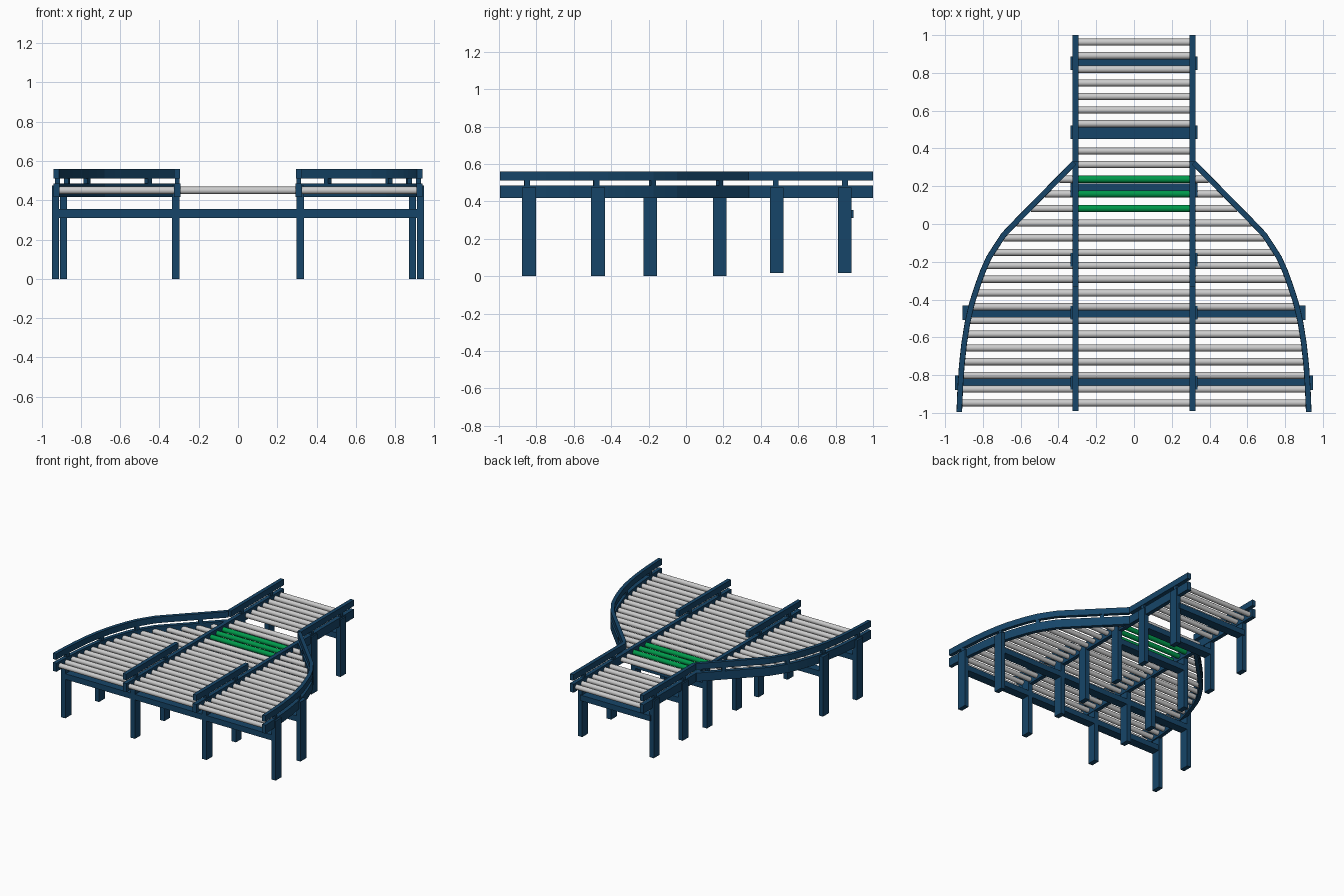
import bpy, bmesh, math
from mathutils import Vector

if "Cube" in bpy.data.objects:
    bpy.data.objects.remove(bpy.data.objects["Cube"])


def material(name, rgb):
    m = bpy.data.materials.new(name)
    m.diffuse_color = (*rgb, 1)
    m.use_nodes = True
    m.node_tree.nodes["Principled BSDF"].inputs["Base Color"].default_value = m.diffuse_color
    return m


BLUE = material("blue_paint", (0.008, 0.06, 0.14))
GREEN = material("green_sleeve", (0.0, 0.32, 0.07))


def finish(bm, name, mat):
    bmesh.ops.recalc_face_normals(bm, faces=bm.faces)
    me = bpy.data.meshes.new(name)
    bm.to_mesh(me)
    bm.free()
    ob = bpy.data.objects.new(name, me)
    bpy.context.collection.objects.link(ob)
    if mat:
        me.materials.append(mat)
    return ob


def box(name, x, y, z, mat=BLUE, angle=0):
    """Box from (min, max) ranges, optionally turned about its own z axis."""
    bm = bmesh.new()
    bmesh.ops.create_cube(bm, size=1)
    for v in bm.verts:
        v.co = [v.co[i] * (r[1] - r[0]) for i, r in enumerate((x, y, z))]
    ob = finish(bm, name, mat)
    ob.location = [(r[0] + r[1]) / 2 for r in (x, y, z)]
    ob.rotation_euler.z = angle
    return ob


def roller(name, x0, x1, y, mat=None, r=0.019, z=0.45):
    bpy.ops.mesh.primitive_cylinder_add(vertices=20, radius=r, depth=x1 - x0,
                                        location=((x0 + x1) / 2, y, z),
                                        rotation=(0, math.pi / 2, 0))
    ob = bpy.context.object
    ob.name = name
    if mat:
        ob.data.materials.append(mat)
    bpy.ops.object.shade_smooth_by_angle(angle=math.radians(40))


def sweep(name, pts, width, z0, z1):
    """Rectangular bar following a plan path."""
    bm = bmesh.new()
    rings = []
    for i, p in enumerate(pts):
        t = (pts[min(i + 1, len(pts) - 1)] - pts[max(i - 1, 0)]).normalized()
        n = Vector((-t.y, t.x)) * width / 2
        rings.append([bm.verts.new((q.x, q.y, z)) for q, z in
                      ((p + n, z0), (p - n, z0), (p - n, z1), (p + n, z1))])
    for a, b in zip(rings, rings[1:]):
        for k in range(4):
            bm.faces.new((a[k], a[(k + 1) % 4], b[(k + 1) % 4], b[k]))
    bm.faces.new(rings[0])
    bm.faces.new(rings[-1])
    finish(bm, name, BLUE)


# plan line of the flared outer rail (right side, rail centre)
CURVE = [(0.315, 0.325), (0.64, -0.005), (0.69, -0.058), (0.731, -0.12), (0.769, -0.18),
         (0.80, -0.25), (0.829, -0.33), (0.858, -0.42), (0.881, -0.52),
         (0.899, -0.63), (0.912, -0.75), (0.92, -0.87), (0.925, -0.995)]


def curve_x(y):
    for (xa, ya), (xb, yb) in zip(CURVE, CURVE[1:]):
        if yb <= y <= ya:
            return xa + (xb - xa) * (y - ya) / (yb - ya), math.atan2(yb - ya, xb - xa)


RAIL, GUARD, POST = (0.417, 0.485), (0.512, 0.56), (0.48, 0.515)

for s, side in ((1, "right"), (-1, "left")):
    def span(a, b):
        return tuple(sorted((s * a, s * b)))
    # straight frame rail and its guards
    box(f"frame_rail_{side}", span(0.293, 0.325), (-0.99, 1.0), RAIL)
    box(f"rear_guard_{side}", span(0.295, 0.325), (0.33, 1.0), GUARD)
    box(f"front_guard_{side}", span(0.295, 0.325), (-0.99, -0.33), GUARD)
    for y in (-0.85, -0.48, 0.48, 0.85):
        box(f"guard_post_{side}", span(0.298, 0.322), (y - 0.015, y + 0.015), POST)
    # flared outer rail and guard
    path = [Vector((s * x, y)) for x, y in CURVE]
    sweep(f"flared_rail_{side}", path, 0.03, *RAIL)
    sweep(f"flared_guard_{side}", path, 0.028, *GUARD)
    for y in (-0.85, -0.48, -0.18, 0.18):
        x, a = curve_x(y)
        box(f"flared_guard_post_{side}", (s * x - 0.015, s * x + 0.015),
            (y - 0.012, y + 0.012), POST, angle=s * a)
    # legs under the straight rail, then under the flared rail
    for y in (-0.84, -0.47, -0.19, 0.18, 0.485, 0.85):
        box(f"inner_leg_{side}", span(0.297, 0.336), (y - 0.036, y + 0.036),
            (0.018 if y > 0.4 else 0.0, 0.475))
    for x, y in ((0.93, -0.84), (0.89, -0.47)):
        box(f"outer_leg_{side}", span(x - 0.018, x + 0.018), (y - 0.038, y + 0.038), (0, 0.475))

# cross beams between the legs
for y, half in ((-0.84, 0.92), (-0.47, 0.88), (0.18, 0.31), (0.485, 0.31), (0.86, 0.31)):
    box("cross_beam", (-half, half), (y - 0.035, y + 0.035), (0.31, 0.355))

# rollers: rear lane, green transfer set, front lanes with side wings
rows = [0.963 - 0.072 * i for i in range(10) if i != 7]
rows += [0.237 - 0.0775 * i for i in range(6)]
rows += [-0.22 - 0.0727 * i for i in range(11)]
for y in rows:
    green = 0.05 < y < 0.25
    roller("green_roller" if green else "centre_roller", -0.297, 0.297, y,
           GREEN if green else None)
    if y < 0.25:
        x = curve_x(y)[0] - 0.008
        roller("right_wing_roller", 0.322, x, y)
        roller("left_wing_roller", -x, -0.322, y)
